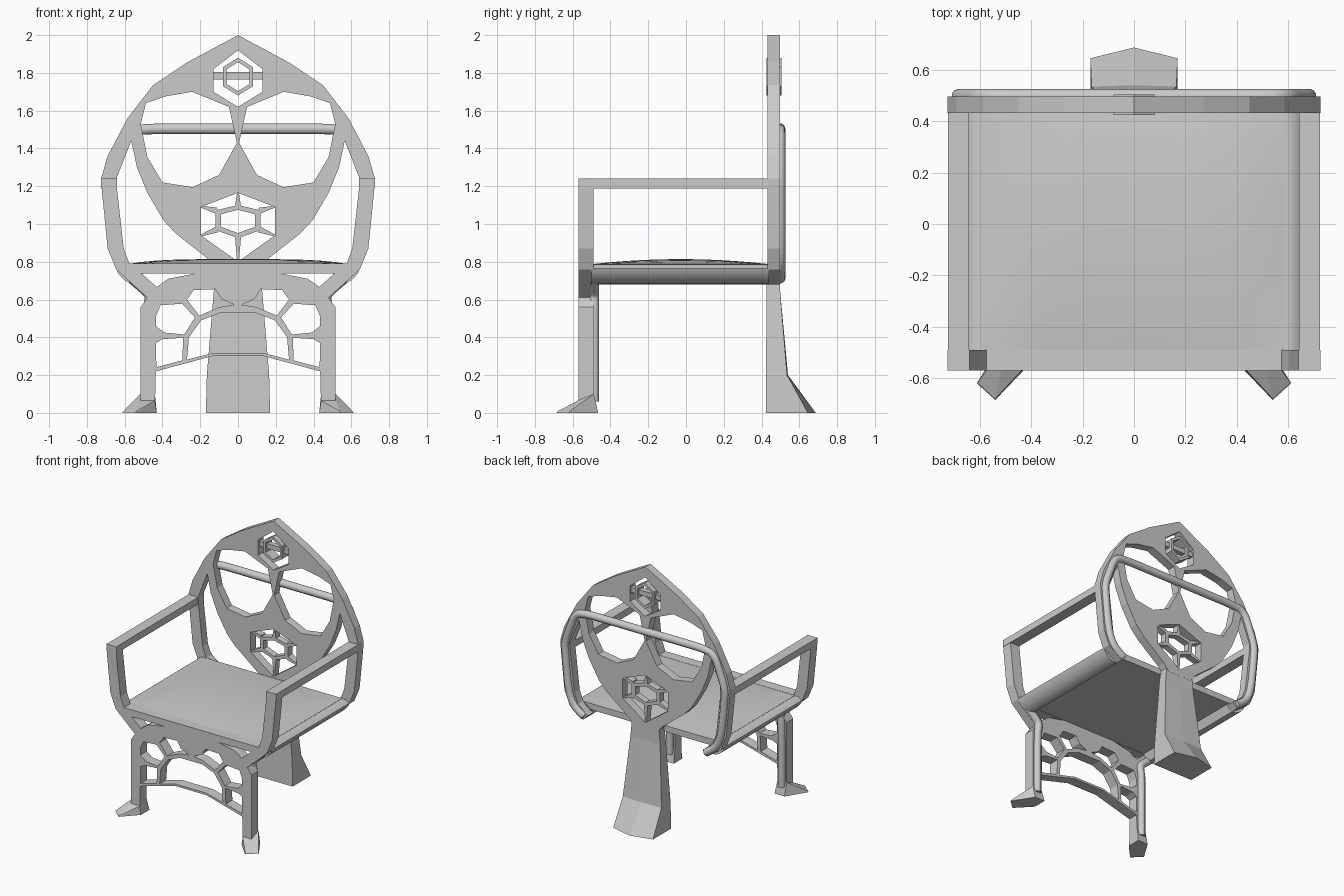
import bpy, bmesh
from mathutils import Vector

if "Cube" in bpy.data.objects:
    bpy.data.objects.remove(bpy.data.objects["Cube"])


def sym(half):
    """Close a right-hand half outline into a full symmetric loop."""
    return half + [(-x, z) for x, z in reversed(half) if abs(x) > 1e-6]


def flip(loop):
    return [(-x, z) for x, z in reversed(loop)]


def panel(name, loops, y0, y1):
    """Flat plate in the XZ plane; later loops cut holes in the first."""
    cu = bpy.data.curves.new(name, 'CURVE')
    cu.dimensions = '2D'
    cu.fill_mode = 'BOTH'
    cu.extrude = (y1 - y0) / 2
    for loop in loops:
        sp = cu.splines.new('POLY')
        sp.points.add(len(loop) - 1)
        for p, (x, z) in zip(sp.points, loop):
            p.co = (x, z, 0, 1)
        sp.use_cyclic_u = True
    ob = bpy.data.objects.new(name, cu)
    bpy.context.collection.objects.link(ob)
    ob.location.y = (y0 + y1) / 2
    ob.rotation_euler.x = 1.5707963
    return to_mesh(ob)


def to_mesh(ob, smooth=False):
    bpy.ops.object.select_all(action='DESELECT')
    ob.select_set(True)
    bpy.context.view_layer.objects.active = ob
    if ob.type != 'MESH':
        bpy.ops.object.convert(target='MESH')
        ob = bpy.context.object
    if smooth:
        bpy.ops.object.shade_smooth_by_angle(angle=0.8)
    else:
        bpy.ops.object.shade_flat()
    return ob


def pipe(name, pts, r):
    cu = bpy.data.curves.new(name, 'CURVE')
    cu.dimensions = '3D'
    cu.bevel_depth = r
    cu.bevel_resolution = 3
    cu.use_fill_caps = True
    sp = cu.splines.new('NURBS')
    sp.points.add(len(pts) - 1)
    for p, c in zip(sp.points, pts):
        p.co = (*c, 1)
    sp.order_u = 3
    sp.use_endpoint_u = True
    sp.resolution_u = 4
    ob = bpy.data.objects.new(name, cu)
    bpy.context.collection.objects.link(ob)
    return to_mesh(ob, True)


def from_bm(name, bm, smooth=False):
    bmesh.ops.recalc_face_normals(bm, faces=bm.faces)
    me = bpy.data.meshes.new(name)
    bm.to_mesh(me)
    bm.free()
    ob = bpy.data.objects.new(name, me)
    bpy.context.collection.objects.link(ob)
    return to_mesh(ob, smooth)


def hull(name, pts):
    bm = bmesh.new()
    vs = [bm.verts.new(p) for p in pts]
    bmesh.ops.convex_hull(bm, input=vs)
    return from_bm(name, bm)


def box(name, lo, hi):
    return hull(name, [(x, y, z) for x in (lo[0], hi[0]) for y in (lo[1], hi[1]) for z in (lo[2], hi[2])])


# Backrest with eye-shaped openings and two hexagonal windows
back = sym([(0, 2), (.27, 1.855), (.45, 1.735), (.585, 1.56), (.69, 1.36), (.725, 1.24),
            (.72, 1.17), (.69, .87), (.645, .76), (.53, .68), (.49, .72), (.575, .79),
            (.605, .87), (.64, 1.18), (.64, 1.25), (.565, 1.44), (.535, 1.30), (.48, 1.165),
            (.395, 1.02), (.33, .95), (.14, .80), (.10, .75), (0, .75)])
eye = [(.048, 1.62), (.243, 1.70), (.386, 1.675), (.487, 1.64), (.515, 1.53), (.48, 1.355),
       (.40, 1.22), (.24, 1.195), (.10, 1.26), (.006, 1.43)]
top_window = sym([(0, 1.92), (.13, 1.82), (.13, 1.70), (0, 1.62)])
low_window = sym([(0, 1.165), (.196, 1.09), (.196, .94), (0, .80)])
panel("backrest", [back, eye, flip(eye), top_window, low_window], .432, .497)

# Ornament in the upper window
panel("upper_ring", [sym([(0, 1.88), (.08, 1.83), (.08, 1.73), (0, 1.68)]),
                     sym([(0, 1.857), (.062, 1.818), (.062, 1.742), (0, 1.703)])], .425, .505)
box("upper_ring_bar", (-.135, .445, 1.766), (.135, .485, 1.804))

# Ornament in the lower window: ring and tapering spokes
ring = [(0, 1.10), (.12, 1.072), (.12, .968), (0, .925), (-.12, .968), (-.12, 1.072)]
panel("lower_ring", [ring, sym([(0, 1.075), (.09, 1.052), (.09, .985), (0, .952)])], .44, .49)
corners = [(0, 1.167), (.198, 1.092), (.198, .938), (0, .795), (-.198, .938), (-.198, 1.092)]
for i, (a, b) in enumerate(zip(ring, corners)):
    a, b = Vector(a), Vector(b)
    d = (b - a).normalized()
    n = Vector((-d.y, d.x)) * .016
    a = a - d * .008
    panel(f"lower_spoke_{i}", [[tuple(a + n), tuple(a - n), tuple(b - n * .3), tuple(b + n * .3)]], .44, .49)

# Front frame: arm posts, apron tracery and legs in one plate
front = sym([(0, .79), (.575, .79), (.605, .87), (.64, 1.18), (.64, 1.24), (.725, 1.24),
             (.72, 1.17), (.69, .87), (.645, .76), (.48, .61), (.515, .56), (.515, .03),
             (.44, .03), (.435, .22), (.13, .302), (0, .302)])
arch = sym([(0, .53), (.095, .53), (.195, .49), (.26, .40), (.27, .282), (.13, .318), (0, .318)])
holes = [[(.51, .737), (.43, .667), (.37, .71), (.23, .737)],
         [(.02, .572), (.10, .56), (.205, .515), (.27, .60), (.235, .65), (.12, .655), (.09, .605)],
         [(.435, .51), (.41, .57), (.295, .578), (.228, .505), (.285, .415), (.39, .425), (.435, .46)],
         [(.432, .242), (.435, .37), (.40, .39), (.29, .398), (.295, .278)]]
panel("front_frame", [front, arch] + holes + [flip(h) for h in holes], -.57, -.49)

# Seat: domed top over a flat underside
bm = bmesh.new()
bmesh.ops.create_grid(bm, x_segments=16, y_segments=12, size=1)
for v in bm.verts:
    u, w = v.co.x, v.co.y
    v.co = (u * .585, w * .465 - .03, .788 + .026 * (1 - u ** 4) * (1 - w ** 2))
edge = [e for e in bm.edges if e.is_boundary]
res = bmesh.ops.extrude_edge_only(bm, edges=edge)
low = [g for g in res['geom'] if isinstance(g, bmesh.types.BMVert)]
for v in low:
    v.co.z = .74
bmesh.ops.contextual_create(bm, geom=[g for g in res['geom'] if isinstance(g, bmesh.types.BMEdge)])
from_bm("seat", bm, True)

# Parts repeated on both sides
rail = [(.50, .745), (.53, .68), (.565, .682), (.605, .705), (.635, .74), (.645, .765), (.62, .785), (.57, .787)]
for side, s in (("right", 1), ("left", -1)):
    ob = panel(f"seat_rail_{side}", [[(s * x, z) for x, z in rail]], -.50, .44)
    to_mesh(ob, True)
    box(f"armrest_{side}", (s * .642, -.565, 1.187), (s * .724, .44, 1.24))
    pipe(f"leg_tube_{side}", [(s * x, -.487, z) for x, z in
         ((.477, .06), (.477, .3), (.477, .55), (.46, .62), (.50, .66), (.56, .71))], .028)
    hull(f"foot_{side}", [(s * x, y, z) for x, y, z in
         ((.54, -.685, 0), (.612, -.62, 0), (.54, -.68, .008), (.608, -.617, .008),
          (.515, -.465, 0), (.43, -.465, 0), (.43, -.57, 0),
          (.44, -.572, .065), (.517, -.572, .065), (.517, -.488, .10), (.44, -.488, .10))])

# Tube looping behind the backrest
half = [(.30, 1.504), (.48, 1.504), (.59, 1.49), (.64, 1.36), (.683, 1.24), (.68, 1.16),
        (.655, .90), (.625, .80), (.58, .745), (.52, .71)]
loop = [(-x, z) for x, z in reversed(half)] + half
pipe("back_tube", [(x, .497, z) for x, z in loop], .029)

# Single flared rear leg
bm = bmesh.new()
rings = []
for z, w, yf, yb, yc in ((.79, .115, .428, .496, .496), (.66, .127, .426, .497, .497),
                         (.2, .165, .424, .535, .54), (0, .17, .423, .645, .687)):
    rings.append([bm.verts.new(p) for p in
                  ((-w, yf, z), (w, yf, z), (w, yb, z), (0, yc, z), (-w, yb, z))])
for a, b in zip(rings, rings[1:]):
    for i in range(5):
        j = (i + 1) % 5
        bm.faces.new((a[i], a[j], b[j], b[i]))
bm.faces.new(rings[0])
bm.faces.new(rings[-1])
from_bm("rear_leg", bm)
